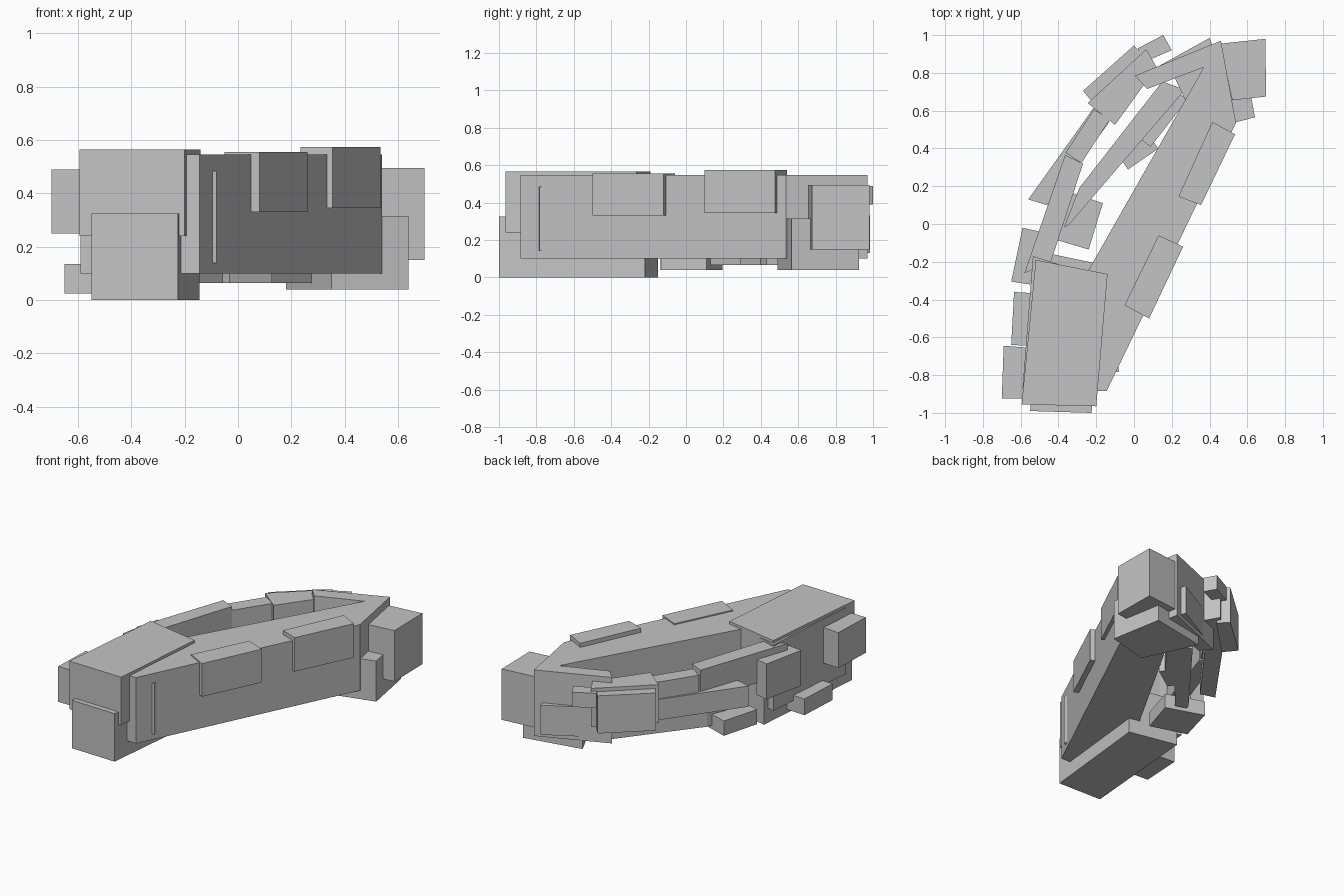
import bpy
import bmesh
from mathutils import Vector

# Remove the default cube only
default_cube = bpy.data.objects.get("Cube")
if default_cube:
    bpy.data.objects.remove(default_cube, do_unlink=True)

# One flat grey for every part
grey = bpy.data.materials.new("plain grey")
grey.use_nodes = True
grey_value = (0.55, 0.55, 0.55, 1)
grey.diffuse_color = grey_value
for node in grey.node_tree.nodes:
    if node.type == "BSDF_PRINCIPLED":
        node.inputs["Base Color"].default_value = grey_value


def prism(name, outline, bottom, top):
    """Extrude a plan outline from one height to another."""
    mesh = bpy.data.meshes.new(name)
    part = bpy.data.objects.new(name, mesh)
    bpy.context.collection.objects.link(part)
    bm = bmesh.new()
    base = bm.faces.new([bm.verts.new((x, y, bottom)) for x, y in outline])
    extruded = bmesh.ops.extrude_face_region(bm, geom=[base], use_keep_orig=True)
    raised = [item for item in extruded["geom"] if isinstance(item, bmesh.types.BMVert)]
    bmesh.ops.translate(bm, verts=raised, vec=(0, 0, top - bottom))
    bmesh.ops.recalc_face_normals(bm, faces=bm.faces)
    bm.to_mesh(mesh)
    bm.free()
    mesh.materials.append(grey)
    return part


def beam(name, start, end, width, bottom, top):
    """Straight block along a centre line in plan."""
    start, end = Vector(start), Vector(end)
    along = (end - start).normalized()
    side = Vector((-along.y, along.x)) * width / 2
    corners = [start - side, end - side, end + side, start + side]
    return prism(name, [tuple(c) for c in corners], bottom, top)


# Main hull: wide nose, slanted outer wall and a hooked rear arm
prism("main_hull", [(-0.59, -0.87), (-0.145, -0.885), (0.54, 0.535), (0.46, 0.97),
                    (0.005, 0.785), (0.07, 0.715), (0.37, 0.83), (-0.25, -0.26),
                    (-0.535, -0.17)], 0.1, 0.547)

# Front blocks
prism("front_cover", [(-0.595, -0.955), (-0.2, -0.965), (-0.14, -0.265), (-0.52, -0.19)], 0.24, 0.565)
prism("front_foot", [(-0.55, -0.99), (-0.225, -1), (-0.145, -0.22), (-0.48, -0.15)], 0, 0.325)

# Rear blocks
prism("rear_block", [(0.52, 0.655), (0.7, 0.675), (0.695, 0.98), (0.46, 0.955)], 0.15, 0.495)
prism("rear_foot", [(0.35, 0.49), (0.64, 0.565), (0.575, 0.925), (0.18, 0.85)], 0.04, 0.315)

# Raised plates and thin bar on the outer wall
prism("outer_plate_front", [(-0.05, -0.43), (0.08, -0.5), (0.26, -0.12), (0.13, -0.06)], 0.33, 0.555)
prism("outer_plate_rear", [(0.235, 0.145), (0.355, 0.1), (0.535, 0.475), (0.415, 0.54)], 0.345, 0.575)
prism("outer_bar", [(-0.095, -0.785), (-0.08, -0.782), (-0.083, -0.75), (-0.1, -0.76)], 0.14, 0.485)

# Curved inner side, block by block from the rear to the nose
prism("arc_tail", [(0.12, 0.83), (0.15, 0.77), (0.43, 0.9), (0.4, 0.985)], 0.13, 0.33)
prism("arc_knob", [(0.02, 0.93), (0.06, 0.86), (0.2, 0.92), (0.155, 1)], 0.39, 0.49)
prism("arc_corner_outer", [(-0.27, 0.705), (-0.2, 0.62), (0.06, 0.88), (0, 0.945)], 0.23, 0.485)
prism("arc_corner_inner", [(-0.245, 0.64), (-0.1, 0.525), (0.12, 0.83), (0.065, 0.925)], 0.25, 0.51)
prism("arc_side_outer", [(-0.56, 0.13), (-0.46, 0.1), (-0.13, 0.54), (-0.21, 0.62)], 0.25, 0.39)
beam("arc_side_upper", (-0.32, 0.35), (-0.17, 0.58), 0.1, 0.34, 0.505)
prism("arc_side_front", [(-0.58, -0.26), (-0.44, -0.2), (-0.27, 0.32), (-0.365, 0.365)], 0.33, 0.535)
prism("arc_front_block", [(-0.65, -0.305), (-0.55, -0.32), (-0.5, -0.04), (-0.59, -0.02)], 0.25, 0.49)

# Small blocks along the nose
prism("nose_low_block", [(-0.65, -0.64), (-0.48, -0.65), (-0.47, -0.37), (-0.635, -0.36)], 0.025, 0.135)
prism("nose_high_block", [(-0.7, -0.925), (-0.55, -0.925), (-0.55, -0.655), (-0.69, -0.645)], 0.25, 0.49)

# Low struts in the open middle
prism("long_strut", [(-0.37, -0.015), (-0.35, -0.01), (0.27, 0.71), (0.15, 0.755), (-0.29, 0.19)], 0.065, 0.25)
beam("short_strut", (0.255, 0.68), (0.06, 0.43), 0.07, 0.065, 0.2)
prism("low_strut_block", [(-0.49, -0.06), (-0.24, -0.135), (-0.165, 0.11), (-0.42, 0.195)], 0.04, 0.14)
beam("cross_strut", (-0.06, 0.33), (0.1, 0.44), 0.1, 0.065, 0.18)
